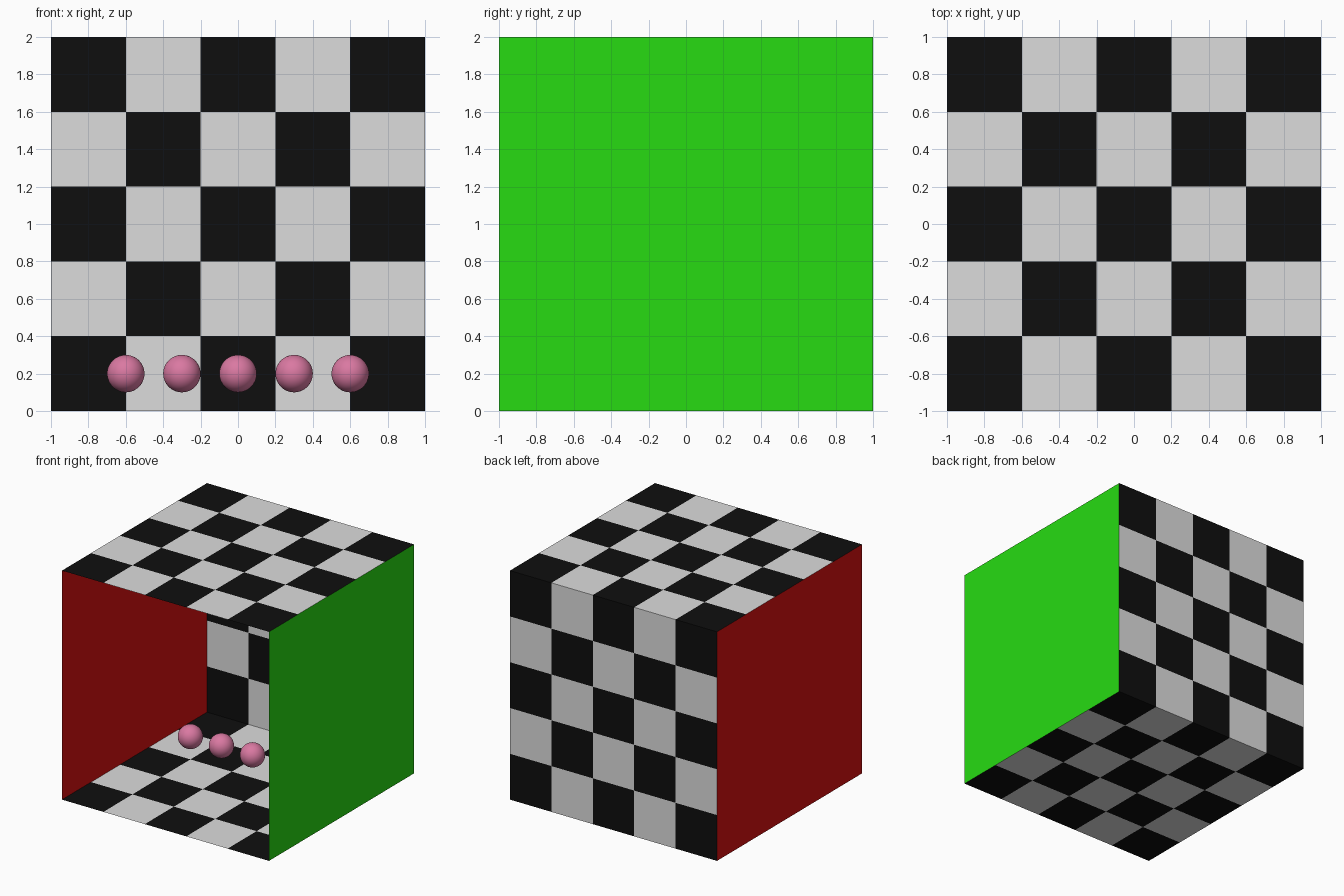
import bpy
import bmesh
from mathutils import Vector

if "Cube" in bpy.data.objects:
    bpy.data.objects.remove(bpy.data.objects["Cube"])


def material(name, rgb):
    m = bpy.data.materials.new(name)
    m.diffuse_color = (*rgb, 1.0)
    m.use_nodes = True
    m.node_tree.nodes["Principled BSDF"].inputs["Base Color"].default_value = m.diffuse_color
    return m


BLACK = material("black", (0.0045, 0.0045, 0.0045))
WHITE = material("white", (0.72, 0.72, 0.72))
RED = material("red", (0.71, 0.005, 0.005))
GREEN = material("green", (0.02, 0.71, 0.006))
PINK = material("pink", (0.70, 0.19, 0.36))


def panel(name, corner, u, v, mats, cells=1):
    """Flat square panel of cells x cells faces; materials alternate as a checker."""
    corner, u, v = Vector(corner), Vector(u), Vector(v)
    bm = bmesh.new()
    pts = [[bm.verts.new(corner + u * (i / cells) + v * (j / cells))
            for j in range(cells + 1)] for i in range(cells + 1)]
    for i in range(cells):
        for j in range(cells):
            f = bm.faces.new((pts[i][j], pts[i + 1][j], pts[i + 1][j + 1], pts[i][j + 1]))
            f.material_index = (i + j) % len(mats)
    mesh = bpy.data.meshes.new(name)
    bm.to_mesh(mesh)
    bm.free()
    for m in mats:
        mesh.materials.append(m)
    obj = bpy.data.objects.new(name, mesh)
    bpy.context.collection.objects.link(obj)
    return obj


# Room shell, open at the front, faces pointing inward
X, Y, Z = (2, 0, 0), (0, 2, 0), (0, 0, 2)
checker = [BLACK, WHITE]
panel("floor", (-1, -1, 0), X, Y, checker, 5)
panel("ceiling", (-1, -1, 2), Y, X, checker, 5)
panel("back_wall", (-1, 1, 0), X, Z, checker, 5)
panel("left_wall", (-1, -1, 0), Y, Z, [RED])
panel("right_wall", (1, -1, 0), Z, Y, [GREEN])

# Row of five floating balls
for i in range(5):
    bpy.ops.mesh.primitive_uv_sphere_add(segments=48, ring_count=24, radius=0.1,
                                         location=(-0.6 + 0.3 * i, 0.2, 0.2))
    ball = bpy.context.object
    ball.name = f"ball_{i + 1}"
    ball.data.materials.append(PINK)
    bpy.ops.object.shade_smooth()
